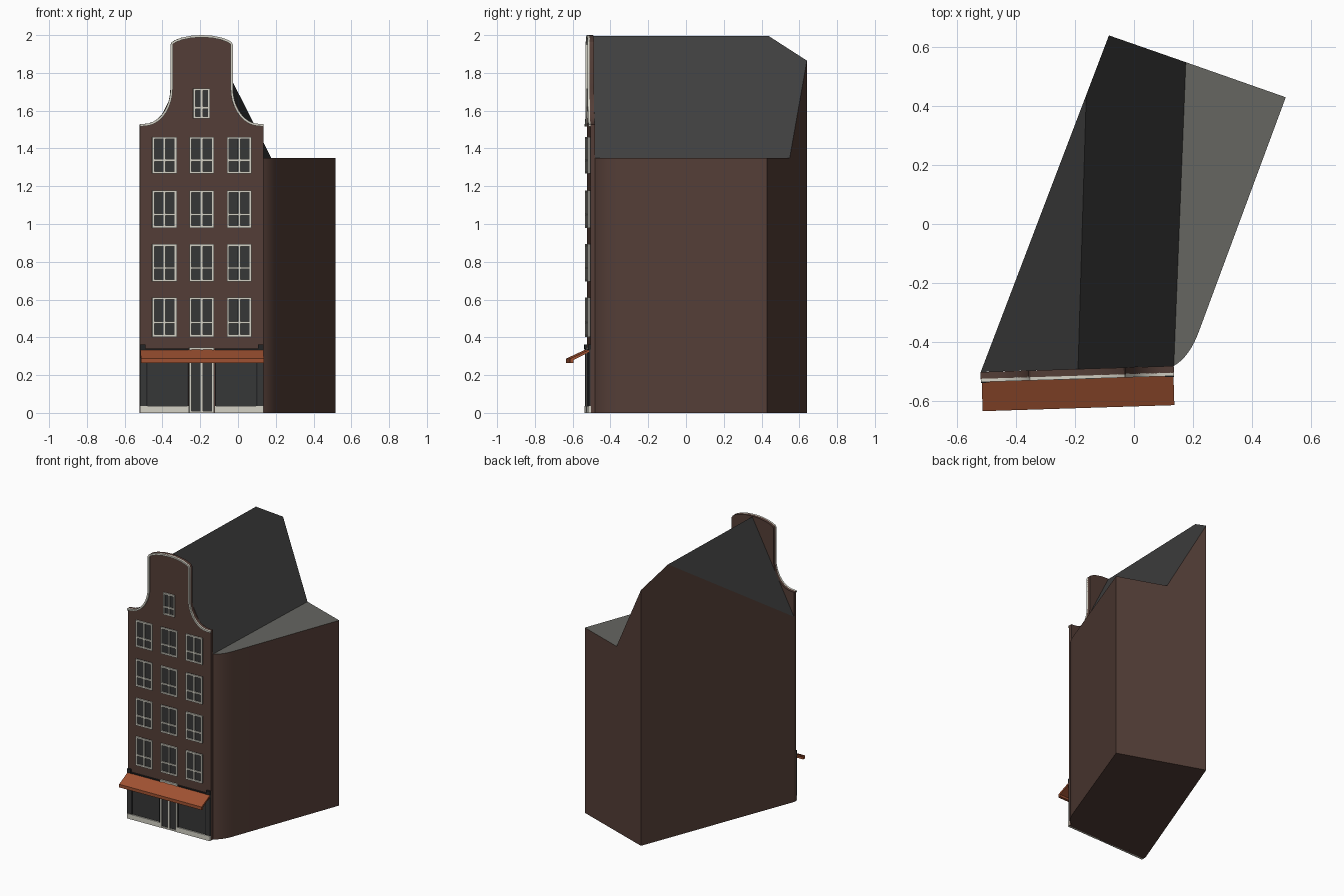
import bpy, bmesh, math
from mathutils import Matrix, Vector

if "Cube" in bpy.data.objects:
    bpy.data.objects.remove(bpy.data.objects["Cube"])


def material(name, r, g, b):
    lin = lambda c: ((c / 255 + 0.055) / 1.055) ** 2.4
    m = bpy.data.materials.new(name)
    m.diffuse_color = (lin(r), lin(g), lin(b), 1)
    m.use_nodes = True
    m.node_tree.nodes["Principled BSDF"].inputs["Base Color"].default_value = m.diffuse_color
    return m


BRICK = material("brown brick", 84, 62, 55)
ROOF = material("dark roof", 62, 62, 62)
FLAT = material("grey flat roof", 102, 102, 97)
TRIM = material("off white trim", 212, 210, 198)
GLASS = material("dark glass", 54, 55, 55)
SHOP = material("black shop wood", 36, 37, 38)
AWNING = material("orange awning", 160, 82, 50)

# The street front is slightly turned; its parts use a local frame
FRONT = Matrix.Translation((-0.193, -0.492, 0)) @ Matrix.Rotation(math.radians(1.8), 4, 'Z')


def finish(name, bm, mats, matrix=None):
    bmesh.ops.recalc_face_normals(bm, faces=bm.faces[:])
    me = bpy.data.meshes.new(name)
    bm.to_mesh(me)
    bm.free()
    for m in mats:
        me.materials.append(m)
    ob = bpy.data.objects.new(name, me)
    bpy.context.collection.objects.link(ob)
    if matrix:
        ob.matrix_world = matrix
    return ob


def add_prism(bm, pts, y0, y1):
    """Extrude an x-z outline from y0 to y1."""
    a = [bm.verts.new((x, y0, z)) for x, z in pts]
    b = [bm.verts.new((x, y1, z)) for x, z in pts]
    bm.faces.new(a)
    bm.faces.new(b[::-1])
    for i in range(len(pts)):
        j = (i + 1) % len(pts)
        bm.faces.new((a[i], b[i], b[j], a[j]))


def boxes(name, rects, y0, y1, mat):
    """Boxes given as x0, x1, z0, z1 on the street front."""
    bm = bmesh.new()
    for x0, x1, z0, z1 in rects:
        add_prism(bm, [(x0, z0), (x1, z0), (x1, z1), (x0, z1)], y0, y1)
    return finish(name, bm, [mat], FRONT)


def smooth(ob):
    bpy.ops.object.select_all(action='DESELECT')
    ob.select_set(True)
    bpy.context.view_layer.objects.active = ob
    bpy.ops.object.shade_smooth_by_angle(angle=math.radians(30))


# House body with rounded front right corner and asymmetric roof
EAVE = 1.35
bm = bmesh.new()
V = lambda x, y, z: bm.verts.new((x, y, z))
left, back = (-0.52, -0.502), (-0.085, 0.64)
p0, p1, p2 = Vector((0.135, -0.482)), Vector((0.19, -0.45)), Vector((0.222, -0.36))
curve = [p0 * (1 - t) ** 2 + p1 * 2 * t * (1 - t) + p2 * t * t for t in [i / 8 for i in range(9)]]
side = [tuple(p) for p in curve] + [(0.515, 0.43)]
base = [V(*p, 0) for p in [left] + side + [back]]
eave = [V(*p, EAVE) for p in side]
lt, bt = V(*left, EAVE), V(*back, 1.865)
rf, rb = V(-0.19, -0.492, 1.995), V(-0.162, 0.438, 1.995)
valley = V(0.176, 0.549, EAVE)
bm.faces.new(base[::-1])
for i in range(len(side) - 1):
    bm.faces.new((base[i + 1], base[i + 2], eave[i + 1], eave[i]))
bm.faces.new((base[0], base[1], eave[0], rf, lt))
bm.faces.new((base[-2], base[-1], bt, valley, eave[-1]))
bm.faces.new((base[-1], base[0], lt, rb, bt))
bm.faces.new((lt, rf, rb)).material_index = 1
bm.faces.new((rf, eave[0], valley, bt, rb)).material_index = 1
bm.faces.new(eave + [valley]).material_index = 2
smooth(finish("house_body", bm, [BRICK, ROOF, FLAT]))

# Bell gable outline: right half, then mirrored
half = [(0.328, 1.528), (0.305, 1.53)]
for i in range(1, 10):
    a = math.pi / 2 * i / 9
    half.append((0.305 - 0.14 * math.sin(a), 1.72 - 0.19 * math.cos(a)))
half += [(0.165, 1.95), (0.158, 1.963), (0.14, 1.974), (0.105, 1.987), (0.055, 1.997), (0, 2.0)]
top = half + [(-x, z) for x, z in half[-2::-1]]
bm = bmesh.new()
add_prism(bm, [(-0.328, 0), (0.328, 0)] + top, 0.0, -0.023)
smooth(finish("gable_front", bm, [BRICK], FRONT))

# Pale edging that follows the gable
inner = []
for i, (x, z) in enumerate(top):
    a, b = Vector(top[max(i - 1, 0)]), Vector(top[min(i + 1, len(top) - 1)])
    d = (b - a).normalized()
    inner.append((x - d.y * 0.012, z + d.x * 0.012))
bm = bmesh.new()
add_prism(bm, top + inner[::-1], -0.021, -0.034)
smooth(finish("gable_edging", bm, [TRIM], FRONT))

# Windows: glass plates with frames, a mullion and a transom
W = 0.011
windows = [(cx, 0.065, z0, z1) for cx in (-0.197, 0.0, 0.199)
           for z0, z1 in ((0.403, 0.612), (0.695, 0.893), (0.98, 1.178), (1.268, 1.461))]
windows.append((0, 0.045, 1.558, 1.717))
frames, panes = [], []
for cx, h, z0, z1 in windows:
    l, r, zt = cx - h, cx + h, z0 + (z1 - z0) * 0.36
    panes.append((l, r, z0, z1))
    frames += [(l, l + W, z0, z1), (r - W, r, z0, z1), (l + W, r - W, z0, z0 + W),
               (l + W, r - W, z1 - W, z1), (cx - W / 2, cx + W / 2, z0 + W, z1 - W)]
    for a, b in ((l + W, cx - W / 2), (cx + W / 2, r - W)):
        frames.append((a, b, zt - W / 2, zt + W / 2))
boxes("window_glass", panes, -0.021, -0.026, GLASS)
boxes("window_frames", frames, -0.021, -0.034, TRIM)

# Shop front: plinths, glass, posts and fascia
mirror = lambda r: [r, (-r[1], -r[0], r[2], r[3])]
boxes("plinths", mirror((0.068, 0.328, 0, 0.036)), -0.021, -0.036, TRIM)
boxes("shop_glass", mirror((0.075, 0.322, 0.036, 0.335)), -0.021, -0.027, GLASS)
boxes("shop_posts", mirror((0.296, 0.328, 0.036, 0.335)), -0.021, -0.032, GLASS)
boxes("post_edges", mirror((0.288, 0.296, 0.036, 0.335)) + mirror((0.07, 0.076, 0.036, 0.335)),
      -0.021, -0.034, SHOP)
boxes("post_caps", mirror((0.298, 0.328, 0.335, 0.362)), -0.021, -0.037, SHOP)
boxes("shop_fascia", mirror((0.07, 0.298, 0.325, 0.34)), -0.021, -0.033, SHOP)

# Double door
boxes("door_leaves", [(-0.055, 0.055, 0.0, 0.336)], -0.021, -0.027, GLASS)
boxes("door_frame", mirror((0.055, 0.066, 0, 0.347)) +
      [(-0.055, 0.055, 0.336, 0.347), (-0.007, 0.007, 0, 0.336), (-0.055, 0.055, 0, 0.01)],
      -0.021, -0.035, TRIM)

# Sloping awning with a front lip
bm = bmesh.new()
profile = [(-0.03, 0.335), (-0.133, 0.287), (-0.133, 0.264), (-0.115, 0.264), (-0.115, 0.28), (-0.03, 0.322)]
ends = [[bm.verts.new((x, y, z)) for y, z in profile] for x in (-0.325, 0.326)]
bm.faces.new(ends[0])
bm.faces.new(ends[1][::-1])
for i in range(6):
    j = (i + 1) % 6
    bm.faces.new((ends[0][i], ends[1][i], ends[1][j], ends[0][j]))
finish("awning", bm, [AWNING], FRONT)
